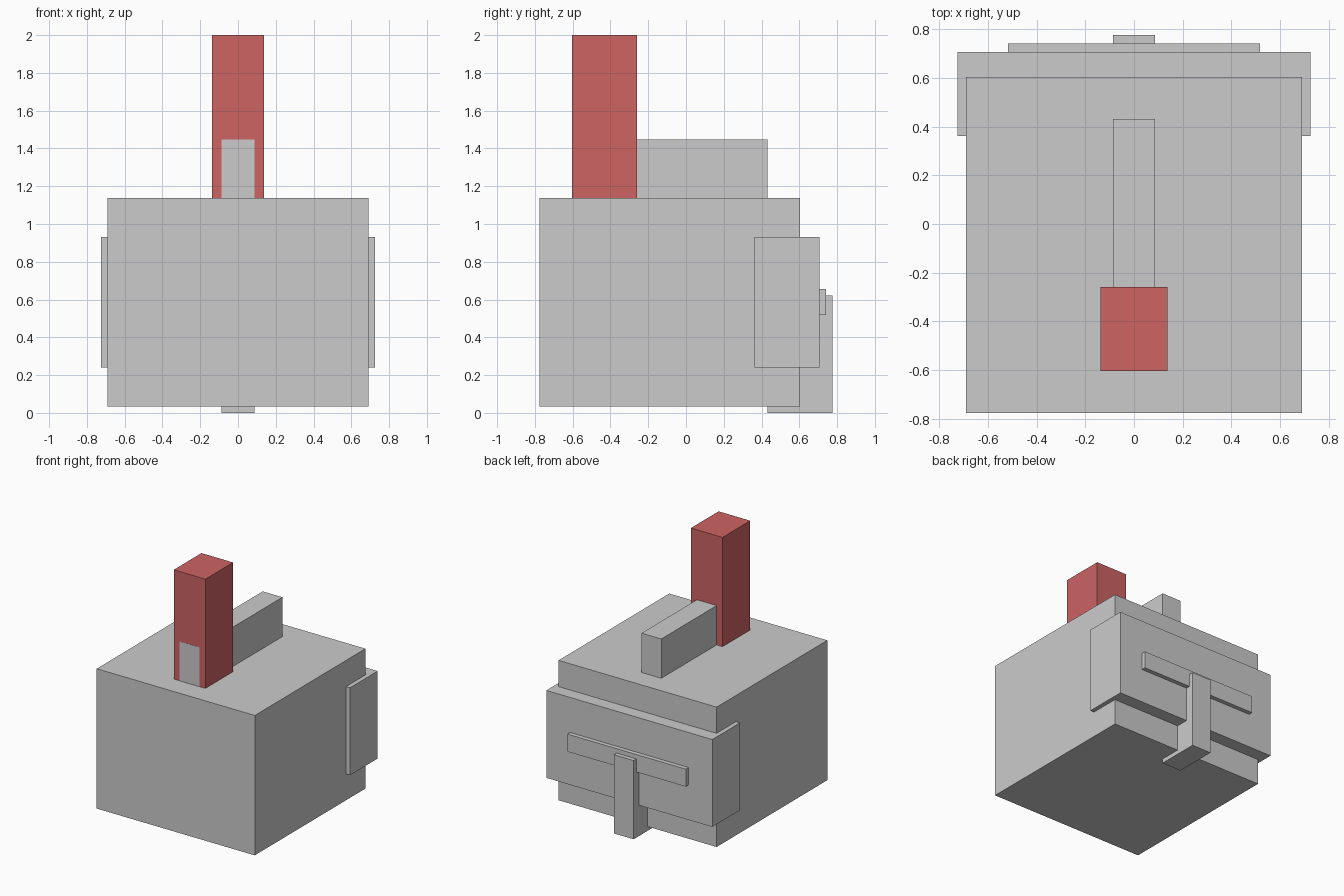
import bpy
import bmesh
from mathutils import Vector

if "Cube" in bpy.data.objects:
    bpy.data.objects.remove(bpy.data.objects["Cube"])

U = 2 / 58  # modelling unit: the model is 58 units tall


def box(name, half_x, y, z, mat=None):
    """Box centred on x = 0, with y and z ranges in modelling units."""
    bm = bmesh.new()
    bmesh.ops.create_cube(bm, size=1)
    bmesh.ops.scale(bm, verts=bm.verts,
                    vec=Vector((2 * half_x, y[1] - y[0], z[1] - z[0])) * U)
    mesh = bpy.data.meshes.new(name)
    bm.to_mesh(mesh)
    bm.free()
    obj = bpy.data.objects.new(name, mesh)
    obj.location = Vector((0, sum(y) / 2, sum(z) / 2)) * U
    bpy.context.collection.objects.link(obj)
    if mat:
        mesh.materials.append(mat)
    return obj


red = bpy.data.materials.new("red")
red.diffuse_color = (0.61, 0.125, 0.125, 1)
red.use_nodes = True
red.node_tree.nodes["Principled BSDF"].inputs["Base Color"].default_value = red.diffuse_color

# Main block
box("body", 20, (-22.5, 17.5), (1, 33))

# Rear band, its raised strip and the hanging strap
box("rear_band", 21, (10.5, 20.5), (7, 27))
box("rear_strip", 15, (11.5, 21.5), (15, 19))
box("rear_strap", 2.5, (12.5, 22.5), (0, 18))

# Top ridge runs through the crest and shows just proud of its front
box("top_ridge", 2.5, (-17.53, 12.5), (33, 42))
box("front_crest", 4, (-17.5, -7.5), (33, 58), red)
